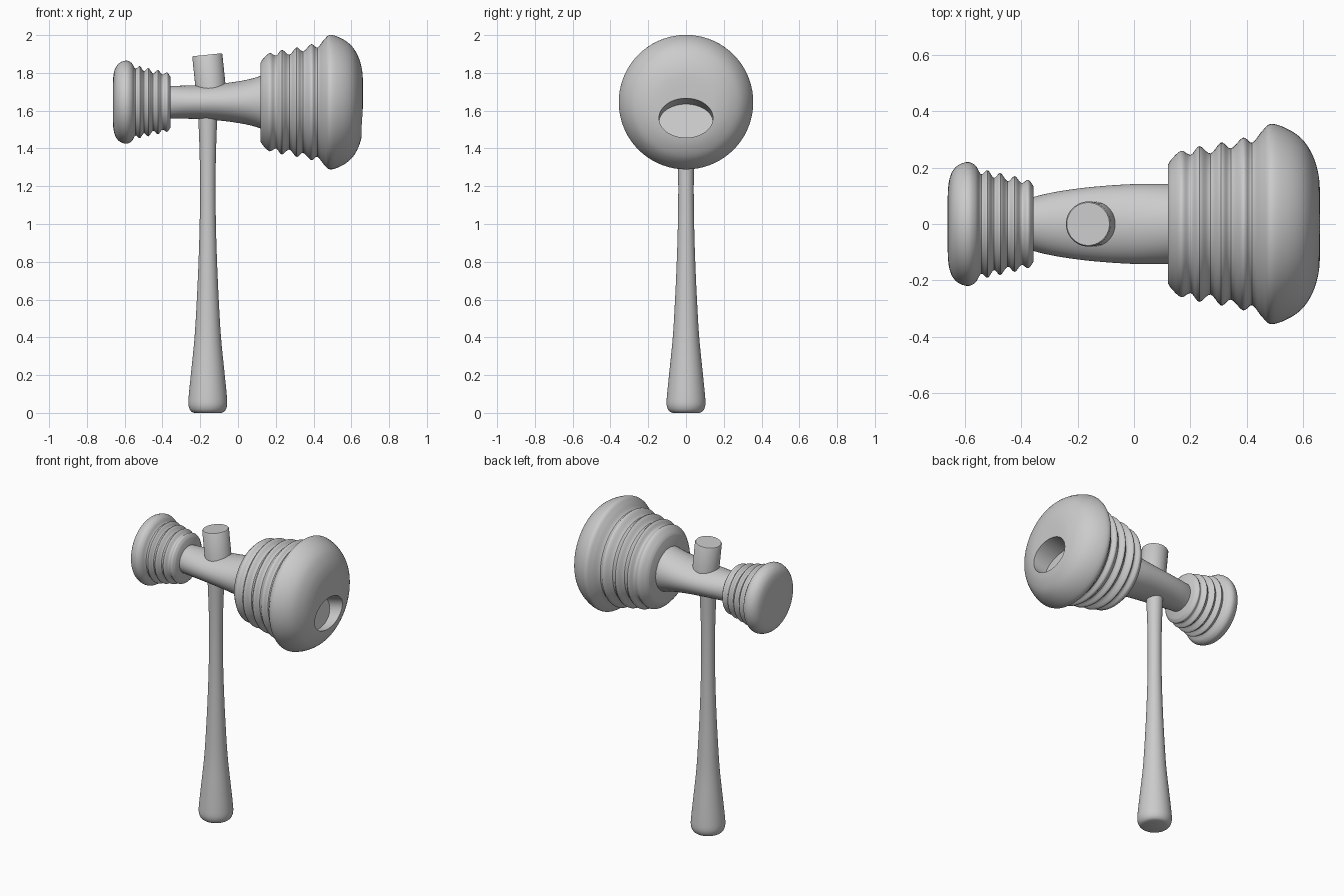
import bpy, bmesh, math
from mathutils import Matrix, Vector

if "Cube" in bpy.data.objects:
    bpy.data.objects.remove(bpy.data.objects["Cube"])

HEAD_Z = 1.645      # height of the head axis
HANDLE_X = -0.16    # handle axis
SEG = 72


def smooth(points, steps):
    """Catmull-Rom resampling of profile points."""
    p = [Vector(q) for q in points]
    p = [2 * p[0] - p[1]] + p + [2 * p[-1] - p[-2]]
    out = []
    for a, b, c, d in zip(p, p[1:], p[2:], p[3:]):
        for i in range(steps):
            t = i / steps
            out.append(0.5 * (2 * b + (c - a) * t + (2 * a - 5 * b + 4 * c - d) * t * t
                              + (3 * b - a - 3 * c + d) * t ** 3))
    return out + [p[-2]]


def loft(name, points, matrix, steps=5):
    """Rings of (distance along axis, half width, half height), capped at both ends."""
    pts = [q if len(q) == 3 else (q[0], q[1], q[1]) for q in points]
    bm = bmesh.new()
    rings = []
    for t, a, b in smooth(pts, steps):
        rings.append([bm.verts.new((t, a * math.cos(2 * math.pi * i / SEG),
                                    b * math.sin(2 * math.pi * i / SEG))) for i in range(SEG)])
    for r, s in zip(rings, rings[1:]):
        for i in range(SEG):
            j = (i + 1) % SEG
            bm.faces.new((r[i], r[j], s[j], s[i]))
    bm.faces.new(rings[0])
    bm.faces.new(rings[-1])
    bmesh.ops.recalc_face_normals(bm, faces=bm.faces)
    mesh = bpy.data.meshes.new(name)
    bm.to_mesh(mesh)
    bm.free()
    ob = bpy.data.objects.new(name, mesh)
    mesh.transform(matrix)
    bpy.context.collection.objects.link(ob)
    return ob


def shade(ob):
    bpy.ops.object.select_all(action='DESELECT')
    ob.select_set(True)
    bpy.context.view_layer.objects.active = ob
    bpy.ops.object.shade_smooth_by_angle(angle=math.radians(40))


head = Matrix.Translation((0, 0, HEAD_Z))
upright = Matrix.Rotation(math.radians(-90), 4, 'Y')    # axis x -> z

# Large ribbed bell of the head
bell = loft("large_bell", [
    (0.12, 0.21), (0.135, 0.232), (0.168, 0.26), (0.202, 0.246), (0.232, 0.277),
    (0.272, 0.251), (0.31, 0.29), (0.345, 0.269), (0.388, 0.307), (0.42, 0.289),
    (0.455, 0.33), (0.488, 0.356), (0.55, 0.336), (0.603, 0.296), (0.637, 0.24),
    (0.655, 0.18), (0.661, 0.12), (0.662, 0.02)], head)

# Slanted oval socket in the large face
cutter = loft("socket_cutter", [(-0.1, 0.143, 0.10), (0.1, 0.143, 0.10)],
              Matrix.Translation((0.66, 0, 1.562)) @ Matrix.Rotation(math.radians(-14), 4, 'Y'), 1)
cutter.hide_render = True
cut = bell.modifiers.new("socket", 'BOOLEAN')
cut.operation = 'DIFFERENCE'
cut.solver = 'EXACT'
cut.object = cutter
bpy.context.view_layer.objects.active = bell
bpy.ops.object.modifier_apply(modifier=cut.name)
bpy.data.objects.remove(cutter)

# Small ribbed bell at the other end
small = loft("small_bell", [
    (-0.358, 0.135), (-0.376, 0.157), (-0.40, 0.146), (-0.424, 0.17), (-0.449, 0.152),
    (-0.475, 0.181), (-0.498, 0.164), (-0.52, 0.191), (-0.543, 0.177), (-0.562, 0.206),
    (-0.588, 0.22), (-0.622, 0.211), (-0.645, 0.188), (-0.657, 0.155), (-0.662, 0.11),
    (-0.662, 0.02)], head)

# Tapered neck joining the bells
neck = loft("neck", [
    (-0.38, 0.09, 0.087), (-0.3, 0.11, 0.087), (-0.2, 0.126, 0.09), (-0.1, 0.136, 0.097),
    (0.0, 0.142, 0.11), (0.07, 0.143, 0.124), (0.14, 0.143, 0.145)], head)

# Flared handle
handle = loft("handle", [
    (0.0, 0.07), (0.006, 0.085), (0.022, 0.097), (0.05, 0.103), (0.1, 0.10), (0.2, 0.09),
    (0.4, 0.07), (0.6, 0.058), (0.8, 0.049), (1.0, 0.043), (1.2, 0.041), (1.4, 0.044),
    (1.65, 0.054)], Matrix.Translation((HANDLE_X, 0, 0)) @ upright)

# Slightly tilted handle end above the head
plug = loft("handle_end", [(-0.25, 0.08), (-0.006, 0.08), (0.0, 0.076)],
            Matrix.Translation((-0.163, 0, 1.896)) @ Matrix.Rotation(math.radians(-6), 4, 'Y')
            @ upright, 1)

for part in (bell, small, neck, handle, plug):
    shade(part)
